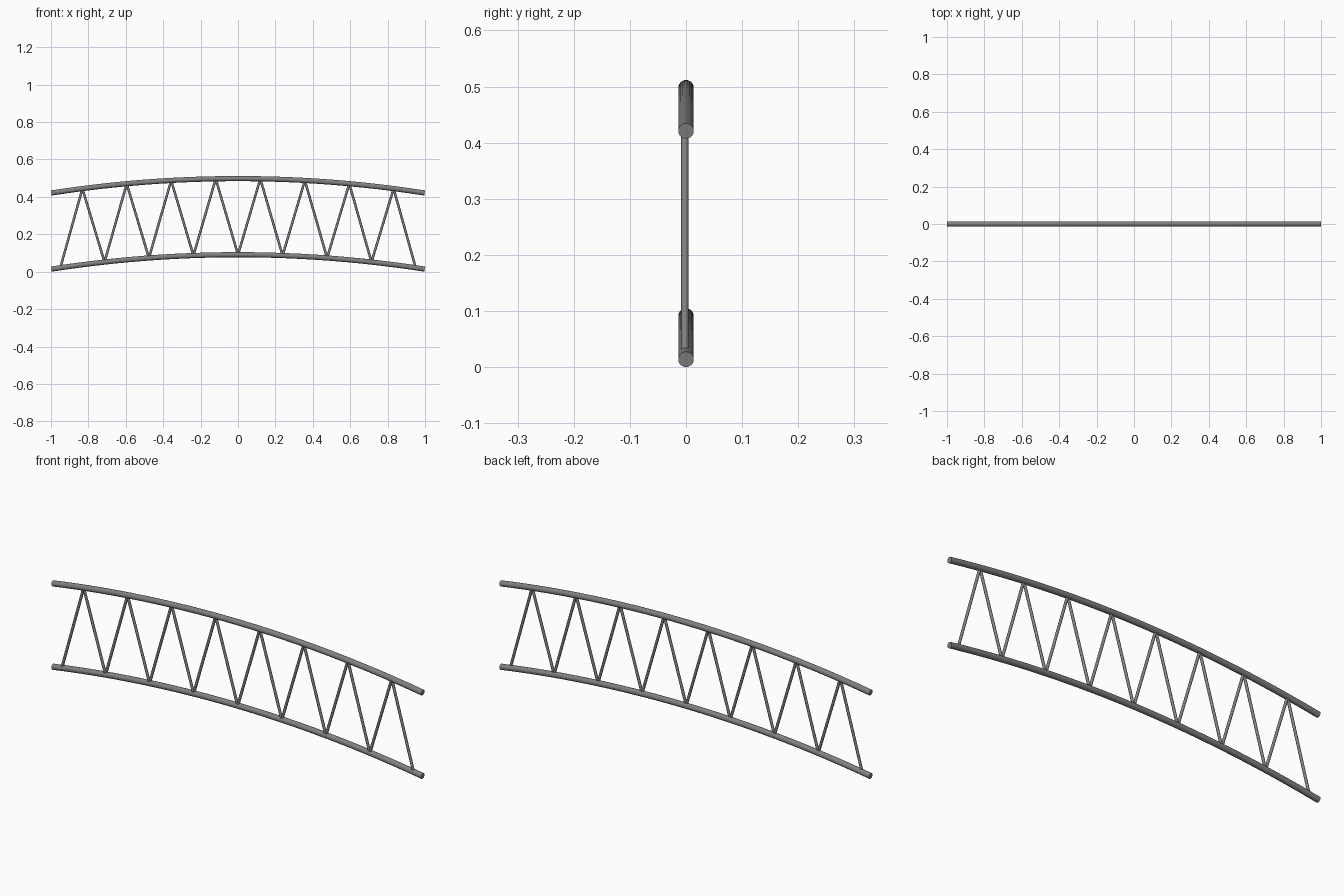
import bpy, bmesh, math
from mathutils import Vector

if "Cube" in bpy.data.objects:
    bpy.data.objects.remove(bpy.data.objects["Cube"])

CHORD_R, WEB_R = 0.0138, 0.0066
SAG, DEPTH = 0.077, 0.407
HALF = 1.0 - 0.002
ARC_R = (HALF ** 2 + SAG ** 2) / (2 * SAG)
A_MAX = math.asin(HALF / ARC_R)

steel = bpy.data.materials.new("steel grey")
steel.diffuse_color = (0.22, 0.22, 0.22, 1)
steel.use_nodes = True
steel.node_tree.nodes["Principled BSDF"].inputs["Base Color"].default_value = steel.diffuse_color


def arc(a, base, y=0.0):
    """Point on a chord centreline at angle a from the crown."""
    return Vector((ARC_R * math.sin(a), y,
                   base + SAG - ARC_R * (1 - math.cos(a))))


def tube(name, pts, radius, sides):
    """Capped round tube along points in the xz plane."""
    bm = bmesh.new()
    rings = []
    for i, p in enumerate(pts):
        t = (pts[min(i + 1, len(pts) - 1)] - pts[max(i - 1, 0)]).normalized()
        side = Vector((0, 1, 0))
        up = t.cross(side)
        rings.append([bm.verts.new(p + radius * (
            side * math.cos(2 * math.pi * k / sides) +
            up * math.sin(2 * math.pi * k / sides))) for k in range(sides)])
    for r, s in zip(rings, rings[1:]):
        for k in range(sides):
            n = (k + 1) % sides
            bm.faces.new((r[k], r[n], s[n], s[k]))
    bm.faces.new(rings[0])
    bm.faces.new(rings[-1])
    bmesh.ops.recalc_face_normals(bm, faces=bm.faces[:])
    me = bpy.data.meshes.new(name)
    bm.to_mesh(me)
    bm.free()
    me.materials.append(steel)
    ob = bpy.data.objects.new(name, me)
    bpy.context.collection.objects.link(ob)
    bpy.ops.object.select_all(action='DESELECT')
    ob.select_set(True)
    bpy.context.view_layer.objects.active = ob
    bpy.ops.object.shade_smooth_by_angle(angle=math.radians(40))


# Arched chords
LOW, HIGH = CHORD_R, CHORD_R + DEPTH
SEG = 24
for name, base in (("bottom_chord", LOW), ("top_chord", HIGH)):
    tube(name, [arc(A_MAX * (2 * i / SEG - 1), base) for i in range(SEG + 1)],
         CHORD_R, 24)

# Zigzag web rods between the chords
N = 16
A_WEB = math.asin(0.95 / ARC_R)
nodes = [arc(A_WEB * (2 * i / N - 1), HIGH if i % 2 else LOW, -0.002)
         for i in range(N + 1)]
for i in range(N):
    tube(f"web_rod_{i + 1}", [nodes[i], nodes[i + 1]], WEB_R, 16)
